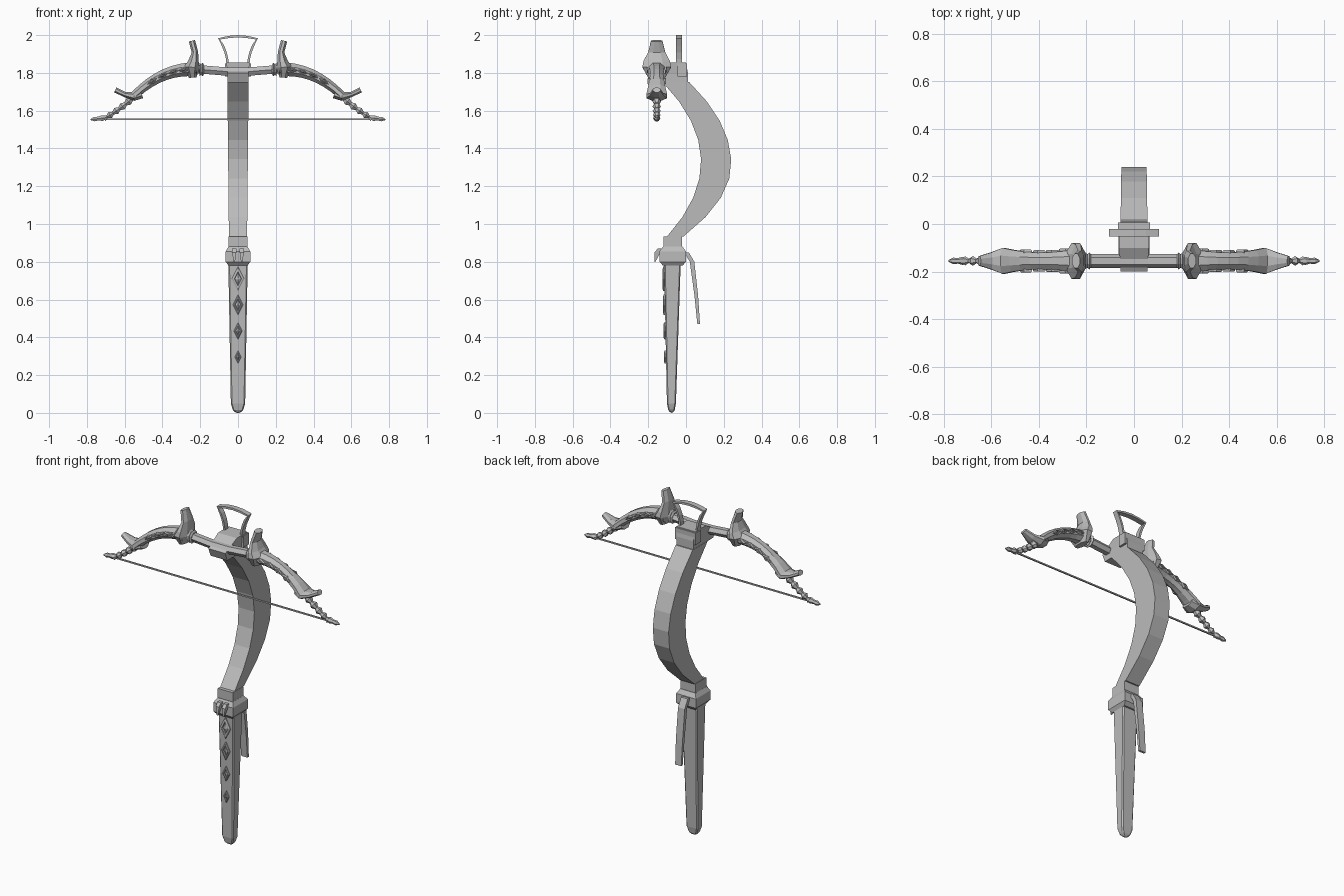
import bpy, bmesh, math
from mathutils import Vector

old = bpy.data.objects.get("Cube")
if old:
    bpy.data.objects.remove(old, do_unlink=True)

grey = bpy.data.materials.new("plain grey")
grey.use_nodes = True
grey.diffuse_color = (0.5, 0.5, 0.5, 1)
grey.node_tree.nodes["Principled BSDF"].inputs["Base Color"].default_value = grey.diffuse_color

BOW_DEPTH = -0.155  # y of the bow's centre plane


def loft(name, rings, mirror=False):
    """Skin a list of equal-length point rings and cap both ends."""
    bm = bmesh.new()
    loops = [[bm.verts.new(point) for point in ring] for ring in rings]
    for lower, upper in zip(loops, loops[1:]):
        for i in range(len(lower)):
            bm.faces.new((lower[i - 1], lower[i], upper[i], upper[i - 1]))
    bm.faces.new(loops[0])
    bm.faces.new(loops[-1])
    bmesh.ops.recalc_face_normals(bm, faces=bm.faces)
    mesh = bpy.data.meshes.new(name)
    bm.to_mesh(mesh)
    bm.free()
    mesh.materials.append(grey)
    part = bpy.data.objects.new(name, mesh)
    bpy.context.collection.objects.link(part)
    if mirror:
        part.modifiers.new("mirror", 'MIRROR')
    return part


def slab(name, slices, middle=0, mirror=False):
    """Stack of level rectangles: (height, front y, back y, half width)."""
    rings = []
    for height, front, back, half in slices:
        left, right = middle + half, middle - half
        rings.append([(right, front, height), (left, front, height),
                      (left, back, height), (right, back, height)])
    return loft(name, rings, mirror)


def sweep(name, path, sides, mirror=False, depth=BOW_DEPTH):
    """Faceted bar facing the front: path of (x, z, half thickness, half depth)."""
    rings = []
    grow = 1 / math.cos(math.pi / sides)
    turns = [math.tau * (k + 0.5) / sides for k in range(sides)]
    for i, (x, z, thick, deep) in enumerate(path):
        before, after = path[max(i - 1, 0)], path[min(i + 1, len(path) - 1)]
        along = Vector((after[0] - before[0], 0, after[1] - before[1])).normalized()
        across = Vector((-along.z, 0, along.x)) * thick * grow
        outward = Vector((0, deep * grow, 0))
        centre = Vector((x, depth, z))
        rings.append([centre + across * math.cos(a) + outward * math.sin(a) for a in turns])
    return loft(name, rings, mirror)


def diamond(name, centre, along, facing, length, mirror=False):
    """Raised diamond frame with a faceted gem inside."""
    along, facing = Vector(along).normalized(), Vector((0, facing, 0))
    across = along.cross(facing) / 2
    rings = []
    for scale, lift in ((1, -0.5), (1, 0.6), (0.8, 1), (0.6, 1), (0.5, 0.3), (0.1, 1)):
        middle = Vector(centre) + facing * lift * 0.01
        rings.append([middle + way * scale * length for way in (along, across, -along, -across)])
    loft(name, rings, mirror)


# Tapered stock with rounded tip
def stock_front(height):
    return -0.1 - height * 0.02


stock = slab("lower_stock", [
    (height, -0.075 + (stock_front(height) + 0.075) * fit,
     -0.075 + (0.02 + height * 0.034) * fit, (0.037 + height * 0.018) * fit)
    for height, fit in ((0, 0.3), (0.015, 0.75), (0.05, 1), (0.8, 1))])
chamfer = stock.modifiers.new("chamfer", 'BEVEL')
chamfer.width = 0.006
chamfer.segments = 1

# Diamonds down the front of the stock, shrinking towards the tip
for k in range(4):
    height = 0.71 - k * 0.138
    diamond("stock_diamond", (0, stock_front(height), height), (0, 0, 1), -1, 0.065 - k * 0.01)

# Chamfered collar and the neck above it
slab("stock_collar", [(height, inset - 0.14, -inset, 0.065 - inset * 0.8)
                      for height, inset in ((0.78, 0.018), (0.8, 0), (0.855, 0), (0.88, 0.018))])
slab("tiller_neck", [(height, -0.12, -0.02, 0.05) for height in (0.87, 0.935)])

# Tiller bowed backwards along two parabolas
def tiller_slice(height):
    rise = height - 1.32
    back = 0.24 - rise ** 2 * (1.2 if rise > 0 else 1.7)
    return height, 0.08 - (rise - 0.01) ** 2 * 1.15, back, 0.052 + rise * 0.01


slab("curved_tiller", [tiller_slice(0.935 + k * 0.102) for k in range(9)])

# Head block gripping the bow
slab("head_block", [(1.75, -0.18, 0.01, 0.055), (1.8, -0.2, 0.01, 0.056), (1.855, -0.1, 0, 0.062)])
slab("head_band", [(height, -0.045, 0.006, 0.068) for height in (1.78, 1.85)])

# Sight loop: flared arms joined by a shallow crown
steps = [k / 4 for k in range(5)]
arm = [(0.055 + t * t * 0.045, 1.84 + t * 0.14) for t in steps] + [(0.05, 1.99)]
outline = [(-x, z) for x, z in arm] + [(0, 1.994)] + arm[::-1]
sweep("sight_loop", [(x, z, 0.006, 0.016) for x, z in outline], 4, depth=-0.036)

# Trigger lever and front claws
slab("trigger_lever", [(0.85, -0.01, 0.015, 0.022), (0.8, 0.02, 0.044, 0.022),
                       (0.62, 0.045, 0.064, 0.022), (0.47, 0.06, 0.074, 0.02)])
slab("collar_claw", [(0.87, -0.15, -0.13, 0.012), (0.85, -0.166, -0.135, 0.011),
                     (0.8, -0.168, -0.162, 0.004)], 0.02, True)

# Bow crossbar and ferrules
sweep("crossbar", [(x, 1.806 + x * x * 0.3, 0.022, 0.025) for x in (-0.22, -0.06, 0.06, 0.22)], 6)
sweep("ferrule", [(0.18 + k * 0.008, 1.818, size, size)
                  for k, size in enumerate((0.026, 0.036, 0.027, 0.036))], 8, True)


# Bow limb drooping outwards, waisted in the middle
def limb_point(t):
    return 0.22 + t * 0.33, 1.82 - t ** 2.3 * 0.14


def limb_depth(t):
    return 0.035 + (t * 2 - 1) ** 2 * 0.02


sweep("bow_limb", [(*limb_point(k / 8), 0.038 - k * 0.002, limb_depth(k / 8)) for k in range(9)], 8, True)

# Horns at the root and end of the limb
sweep("inner_horn", [(0.24, 1.775, 0.02, 0.045), (0.245, 1.83, 0.042, 0.076), (0.235, 1.86, 0.028, 0.07),
                     (0.228, 1.91, 0.017, 0.045), (0.244, 1.97, 0.017, 0.03)], 8, True)
sweep("outer_horn", [(0.51, 1.69, 0.025, 0.04), (0.55, 1.676, 0.024, 0.055),
                     (0.6, 1.686, 0.014, 0.036), (0.65, 1.71, 0.014, 0.02)], 8, True)

# Diamonds along both faces of the limb
for k in range(4):
    t = 0.2 + k * 0.17
    (x, z), (next_x, next_z) = limb_point(t), limb_point(t + 0.1)
    for facing in (-1, 1):
        diamond("limb_diamond", (x, BOW_DEPTH + facing * limb_depth(t), z),
                (next_x - x, 0, next_z - z), facing, 0.03, True)

# Beaded limb tail ending in a spike
tail = []
for k in range(12):
    t = k / 11
    size = (0.012, 0.022)[k % 2] - t * 0.005
    tail.append((0.53 + t * 0.18, 1.56 + (1 - t) ** 1.2 * 0.13, size, size))
sweep("limb_tail", tail, 6, True)
sweep("tail_spike", [(0.7 + k * 0.02, 1.563 - k * 0.0025, size, size)
                     for k, size in enumerate((0.01, 0.015, 0.01, 0.012, 0.003))], 6, True)

# Bowstring
sweep("bowstring", [(x, 1.555, 0.004, 0.004) for x in (-0.72, 0.72)], 4)
